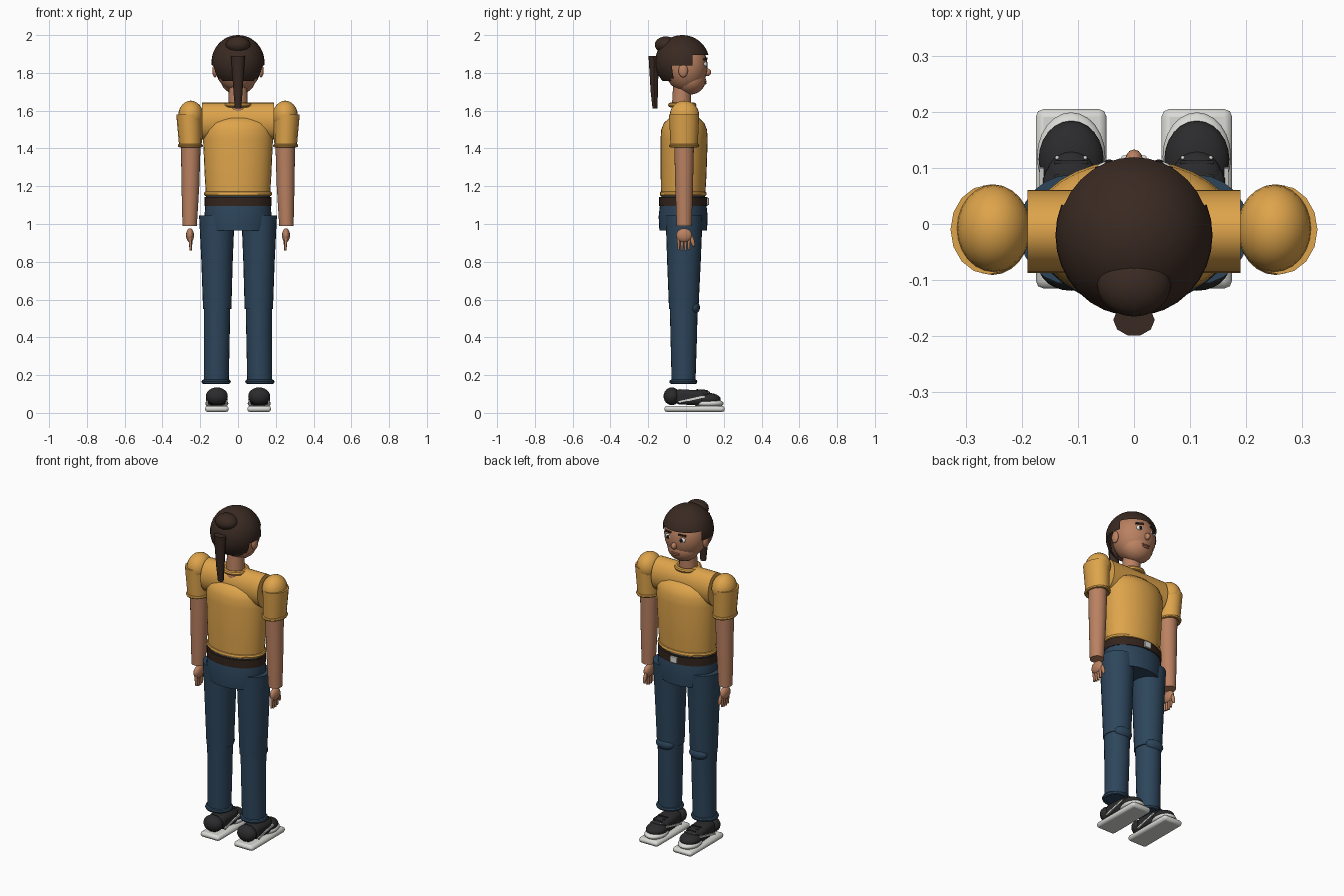
import bpy, bmesh, math
from mathutils import Vector

cube = bpy.data.objects.get("Cube")
if cube:
    bpy.data.objects.remove(cube, do_unlink=True)


def material(name, *rgb):
    m = bpy.data.materials.new(name)
    m.use_nodes = True
    m.diffuse_color = (*rgb, 1)
    m.node_tree.nodes["Principled BSDF"].inputs["Base Color"].default_value = (*rgb, 1)
    return m


SKIN = material("skin", .49, .22, .12)
HAIR = material("dark brown hair", .042, .023, .016)
SHIRT = material("mustard cotton", .73, .37, .07)
DENIM = material("blue denim", .026, .06, .105)
BELT = material("brown leather", .034, .018, .012)
SHOE = material("black canvas", .024, .024, .026)
WHITE = material("off white", .70, .70, .67)
EYE = material("eye white", .85, .85, .83)
PUPIL = material("pupil black", .01, .01, .01)
LIP = material("lip", .36, .13, .08)


def finish(name, mat):
    ob = bpy.context.object
    ob.name = ob.data.name = name
    ob.data.materials.append(mat)
    bpy.ops.object.shade_smooth_by_angle(angle=math.radians(40))
    return ob


def ball(name, loc, size, mat, seg=24, rings=12, rot=(0, 0, 0)):
    bpy.ops.mesh.primitive_uv_sphere_add(segments=seg, ring_count=rings, radius=1, location=loc, rotation=rot)
    bpy.context.object.scale = size
    return finish(name, mat)


def box(name, loc, size, mat, rot=(0, 0, 0), bevel=0):
    bpy.ops.mesh.primitive_cube_add(size=1, location=loc, rotation=rot)
    ob = bpy.context.object
    ob.scale = size
    bpy.ops.object.transform_apply(location=False, rotation=False, scale=True)
    if bevel:
        mod = ob.modifiers.new("bevel", "BEVEL")
        mod.width, mod.segments = bevel, 2
    return finish(name, mat)


def ring(name, loc, rx, ry, minor, mat, flat=1):
    """Elliptical band lying level."""
    bpy.ops.mesh.primitive_torus_add(major_segments=24, minor_segments=8, major_radius=rx, minor_radius=minor, location=loc)
    bpy.context.object.scale = (1, ry / rx, flat)
    return finish(name, mat)


def loft(name, sections, mat, n=24):
    """Capped skin through level ellipses given as (x, y, z, rx, ry)."""
    bm = bmesh.new()
    loops = [[bm.verts.new((x + rx * math.cos(math.tau * i / n), y + ry * math.sin(math.tau * i / n), z))
              for i in range(n)] for x, y, z, rx, ry in sections]
    for a, b in zip(loops, loops[1:]):
        for i in range(n):
            j = (i + 1) % n
            bm.faces.new((a[i], a[j], b[j], b[i]))
    bm.faces.new(loops[0])
    bm.faces.new(loops[-1])
    bmesh.ops.recalc_face_normals(bm, faces=bm.faces)
    me = bpy.data.meshes.new(name)
    bm.to_mesh(me)
    bm.free()
    ob = bpy.data.objects.new(name, me)
    bpy.context.collection.objects.link(ob)
    bpy.ops.object.select_all(action="DESELECT")
    ob.select_set(True)
    bpy.context.view_layer.objects.active = ob
    return finish(name, mat)


# Head and neck
ball("skull", (0, 0, 1.835), (.122, .115, .135), SKIN)
ball("jaw", (0, .022, 1.765), (.092, .083, .08), SKIN)
loft("neck", [(0, -.025, 1.58, .052, .052), (0, -.02, 1.74, .048, .048)], SKIN)
ball("nose", (0, .113, 1.803), (.016, .02, .02), SKIN, 12, 8)
ball("upper_lip", (0, .1, 1.755), (.028, .009, .006), LIP, 12, 8)
ball("lower_lip", (0, .099, 1.745), (.024, .009, .007), LIP, 12, 8)

# Hair cap with a stepped hairline
cap = ball("hair_cap", (0, -.02, 1.857), (.14, .144, .143), HAIR, 32, 24)
bm = bmesh.new()
bm.from_mesh(cap.data)


def hairline(y):
    return 1.892 if y > .035 else 1.845 if y > -.075 else 1.755


bare = [f for f in bm.faces
        if f.calc_center_median().z * .143 + 1.857 < hairline(f.calc_center_median().y * .144 - .02)]
bmesh.ops.delete(bm, geom=bare, context="FACES")
bm.to_mesh(cap.data)
bm.free()
ball("hair_bun", (0, -.107, 1.948), (.066, .058, .045), HAIR)
loft("ponytail", [(0, -.164, 1.612, .017, .014), (0, -.168, 1.7, .024, .02),
                  (0, -.171, 1.89, .037, .029)], HAIR, 10)

# Shirt body
loft("shirt_body", [(0, -.015, 1.155, .17, .117), (0, -.013, 1.25, .176, .121), (0, -.01, 1.45, .185, .125),
                    (0, -.01, 1.5, .183, .121), (0, -.01, 1.535, .168, .107),
                    (0, -.01, 1.56, .13, .08), (0, -.01, 1.575, .06, .035)], SHIRT, 32)
bpy.ops.mesh.primitive_cylinder_add(vertices=32, radius=1, depth=2, location=(0, -.013, 1.545),
                                    rotation=(0, math.pi / 2, 0))
bpy.context.object.scale = (.097, .074, .19)
finish("shirt_shoulders", SHIRT)
ring("shirt_collar", (0, -.02, 1.63), .062, .062, .013, SHIRT)
ring("shirt_hem", (0, -.015, 1.16), .168, .115, .013, SHIRT)

# Belt and hips
loft("belt", [(0, -.015, 1.095, .177, .128), (0, -.015, 1.143, .177, .128)], BELT, 32)
box("belt_buckle", (0, .116, 1.119), (.045, .012, .038), WHITE, bevel=.003)
loft("hips", [(0, -.015, .965, .165, .126), (0, -.015, 1.04, .178, .13),
              (0, -.015, 1.1, .173, .123), (0, -.015, 1.152, .168, .115)], DENIM, 32)

for s, side in ((1, "left"), (-1, "right")):
    # Face details
    ball(side + "_ear", (s * .122, -.015, 1.812), (.014, .025, .036), SKIN, 16, 10)
    ball(side + "_eye", (s * .044, .1, 1.845), (.022, .012, .015), EYE, 16, 10)
    ball(side + "_pupil", (s * .044, .109, 1.845), (.01, .006, .011), PUPIL, 12, 8)
    box(side + "_brow", (s * .046, .102, 1.873), (.045, .012, .009), HAIR, (0, s * .12, -s * .3))

    # Sleeve
    x = s * .25
    ball(side + "_shoulder", (x, -.008, 1.575), (.066, .078, .078), SHIRT)
    loft(side + "_sleeve", [(s * .252, -.01, 1.415, .06, .072), (s * .259, -.01, 1.58, .068, .08)], SHIRT, 16)
    ring(side + "_sleeve_cuff", (s * .252, -.01, 1.415), .058, .07, .009, SHIRT)

    # Arm and hand
    loft(side + "_arm", [(s * .256, -.01, .99, .038, .04), (s * .252, -.01, 1.2, .047, .047),
                         (x, -.01, 1.42, .052, .052)], SKIN)
    ball(side + "_palm", (s * .254, -.01, .94), (.021, .042, .037), SKIN, 16, 10)
    for i in range(4):
        y = -.039 + i * .018
        tip = .856 + .006 * abs(i - 1.5)
        loft(f"{side}_finger_{i + 1}", [(x, y, tip, .006, .006), (s * .254, y, .925, .009, .009)], SKIN, 10)
    ball(side + "_thumb", (x, .034, .91), (.01, .011, .032), SKIN, 12, 8, (.25, 0, 0))

    # Trouser leg
    loft(side + "_thigh", [(s * .11, -.012, .55, .075, .078), (s * .111, -.011, .8, .083, .089),
                           (s * .112, -.01, 1.045, .094, .098)], DENIM)
    loft(side + "_shin", [(s * .115, -.013, .16, .066, .063), (s * .112, -.012, .4, .068, .07),
                          (s * .111, -.012, .57, .07, .074)], DENIM)
    ball(side + "_knee", (s * .111, .04, .557), (.058, .034, .036), DENIM, 16, 10)
    ring(side + "_trouser_hem", (s * .116, -.014, .165), .066, .063, .012, DENIM)

    # Shoe
    x = s * .112
    box(side + "_sole", (x, .045, .021), (.126, .32, .032), WHITE, bevel=.014)
    ball(side + "_toe_bumper", (x, .12, .05), (.061, .079, .026), WHITE)
    ball(side + "_shoe_heel", (x, -.075, .088), (.058, .044, .047), SHOE)
    box(side + "_shoe_middle", (x, .022, .082), (.1, .16, .08), SHOE, (-.06, 0, 0), .022)
    ball(side + "_shoe_toe", (x, .115, .072), (.058, .069, .034), SHOE)
    ball(side + "_shoe_tongue", (x, .08, .1), (.045, .05, .025), SHOE)
    for k in (-1, 1):
        box(side + "_shoe_stripe", (x + k * .052, .03, .072), (.008, .145, .011), WHITE, (.22, 0, 0))
        ball(side + "_eyelet", (x + k * .025, .118, .108), (.004, .004, .004), WHITE, 8, 6)
    for i in range(3):
        box(f"{side}_lace_{i + 1}", (x, .06 + i * .025, .124 - i * .003), (.06, .007, .006), SHOE)
